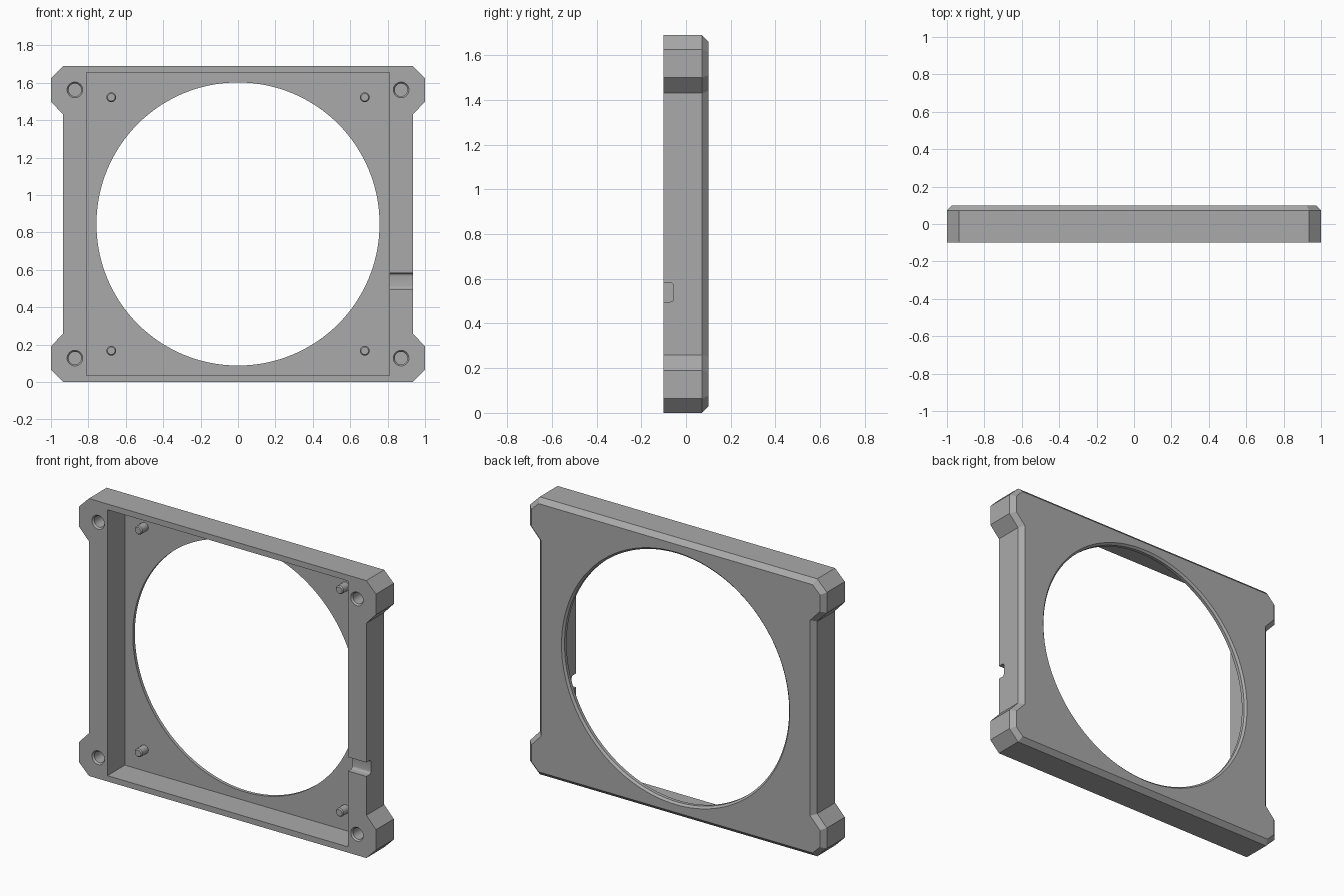
import bpy
import bmesh
import math
from mathutils import Vector

if "Cube" in bpy.data.objects:
    bpy.data.objects.remove(bpy.data.objects["Cube"], do_unlink=True)

HEIGHT = 1.69
MID = HEIGHT / 2
FRONT, BACK = -0.1, 0.1
FLOOR = 0.068       # inner face of the thin back plate
BEVEL = 0.028

grey = bpy.data.materials.new("plain grey")
grey.use_nodes = True
colour = (0.4, 0.4, 0.4, 1)
grey.diffuse_color = colour
grey.node_tree.nodes["Principled BSDF"].inputs["Base Color"].default_value = colour


def loft(name, rings):
    """Closed solid through rings of equal point count."""
    bm = bmesh.new()
    loops = [[bm.verts.new(p) for p in ring] for ring in rings]
    for a, b in zip(loops, loops[1:]):
        for i in range(len(a)):
            j = (i + 1) % len(a)
            bm.faces.new((a[i], a[j], b[j], b[i]))
    bm.faces.new(loops[0])
    bm.faces.new(loops[-1])
    bmesh.ops.recalc_face_normals(bm, faces=bm.faces)
    mesh = bpy.data.meshes.new(name)
    bm.to_mesh(mesh)
    bm.free()
    mesh.materials.append(grey)
    obj = bpy.data.objects.new(name, mesh)
    bpy.context.collection.objects.link(obj)
    return obj


def turned(name, x, z, profile, sides):
    """Round solid along y from (radius, y) pairs."""
    angles = [math.tau * i / sides for i in range(sides)]
    return loft(name, [[(x + r * math.cos(a), y, z + r * math.sin(a)) for a in angles]
                       for r, y in profile])


def inset(points, d):
    """Mitred inward offset of a counter-clockwise outline."""
    result = []
    for i, p in enumerate(points):
        e1 = (p - points[i - 1]).normalized()
        e2 = (points[(i + 1) % len(points)] - p).normalized()
        n1, n2 = Vector((-e1.y, e1.x)), Vector((-e2.y, e2.x))
        result.append(p + (n1 + n2) * d / (1 + n1.dot(n2)))
    return result


def cut(target, cutter):
    mod = target.modifiers.new("cut", 'BOOLEAN')
    mod.operation = 'DIFFERENCE'
    mod.solver = 'EXACT'
    mod.object = cutter
    bpy.context.view_layer.objects.active = target
    bpy.ops.object.modifier_apply(modifier=mod.name)
    bpy.data.objects.remove(cutter, do_unlink=True)


def smooth(obj):
    bpy.ops.object.select_all(action='DESELECT')
    obj.select_set(True)
    bpy.context.view_layer.objects.active = obj
    bpy.ops.object.shade_smooth_by_angle(angle=math.radians(25))


# Frame body: eared outline, chamfered around the back
quarter = [(0.935, 0), (1, 0.065), (1, 0.19), (0.935, 0.26)]
side = quarter + [(x, HEIGHT - z) for x, z in reversed(quarter)]
outline = [Vector(p) for p in side + [(-x, z) for x, z in reversed(side)]]
small = inset(outline, BEVEL)
frame = loft("frame", [[(p.x, y, p.y) for p in pts] for pts, y in
                       ((outline, FRONT), (outline, BACK - BEVEL), (small, BACK))])

# Square pocket open to the front
w, h = 0.81, 0.81
square = [(-w, MID - h), (w, MID - h), (w, MID + h), (-w, MID + h)]
cut(frame, loft("pocket_cutter", [[(x, y, z) for x, z in square] for y in (-0.2, FLOOR)]))

# Large round opening with a chamfered back rim
cut(frame, turned("opening_cutter", 0, MID,
                  [(0.757, 0), (0.757, 0.088), (0.769, BACK), (0.769, 0.15)], 128))

# Cable notch through the left wall, rounded at its floor
low, high, deep, r = 0.497, 0.582, -0.055, 0.015
notch = [(-0.2, low)]
notch += [(deep - r + r * math.sin(a), low + r - r * math.cos(a))
          for a in (math.pi / 8 * i for i in range(5))]
notch += [(y, low + high - z) for y, z in reversed(notch)]
cut(frame, loft("notch_cutter", [[(x, y, z) for y, z in notch] for x in (0.75, 1.1)]))

# Blind screw holes in the ears, pegs in the pocket corners
for sx, side_name in ((1, "left"), (-1, "right")):
    for sz, level in ((-1, "lower"), (1, "upper")):
        cut(frame, turned("screw_cutter", sx * 0.872, MID + sz * 0.717,
                          [(0.042, -0.15), (0.042, FRONT), (0.034, FRONT + 0.01),
                           (0.034, 0.04)], 32))
        peg = turned(f"peg_{level}_{side_name}", sx * 0.678, MID + sz * 0.678,
                     [(0.02, 0.005), (0.026, 0.012), (0.026, FLOOR + 0.01)], 24)
        smooth(peg)
smooth(frame)
